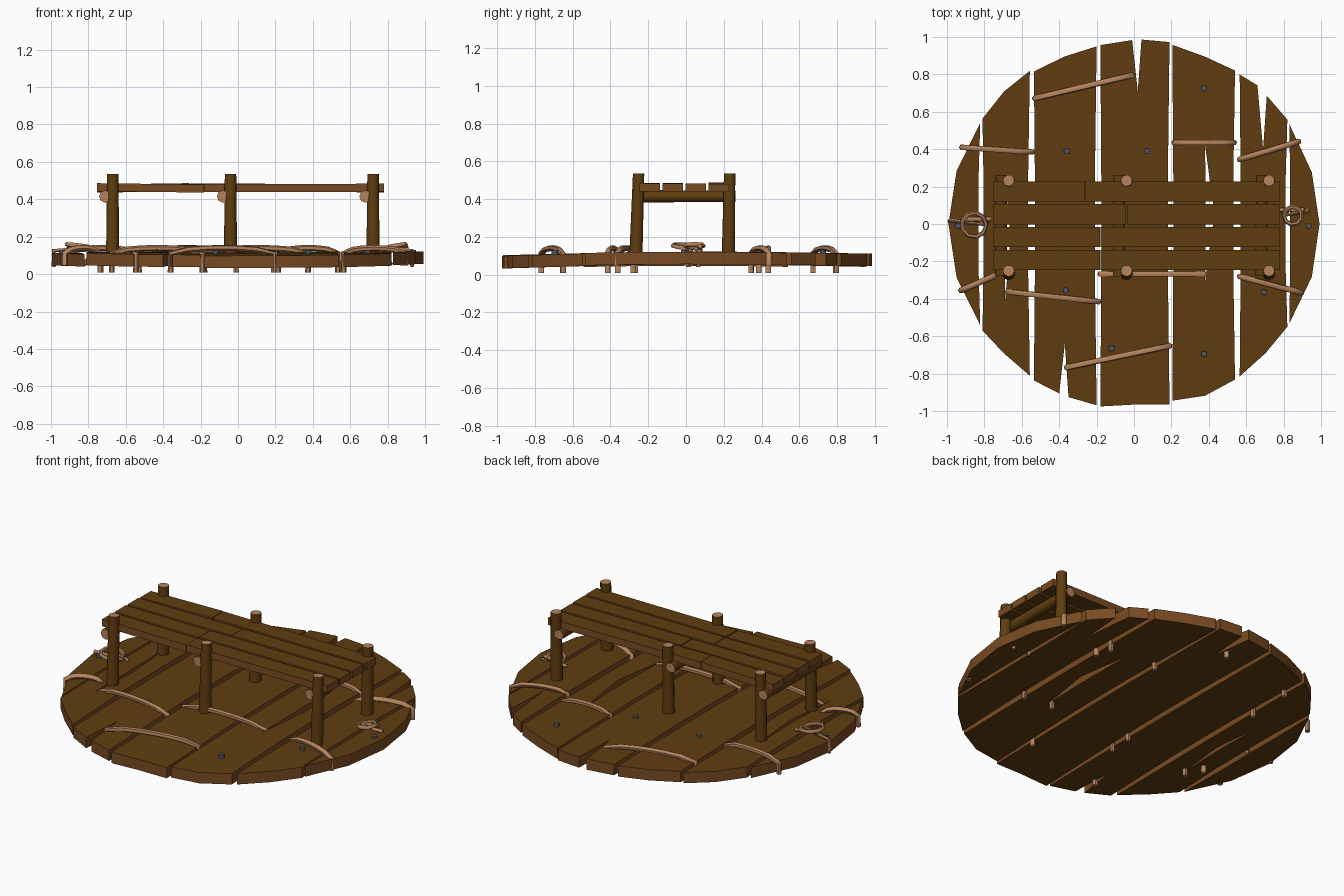
import bpy, bmesh, math, random
from mathutils import Vector

if "Cube" in bpy.data.objects:
    bpy.data.objects.remove(bpy.data.objects["Cube"])

random.seed(4)
R = 0.992


def material(name, rgb):
    m = bpy.data.materials.new(name)
    m.diffuse_color = (*rgb, 1)
    m.use_nodes = True
    m.node_tree.nodes["Principled BSDF"].inputs["Base Color"].default_value = m.diffuse_color
    return m


WOOD = material("dark wood", (0.117, 0.047, 0.005))
EDGE = material("plank edge wood", (0.19, 0.07, 0.016))
ROPE = material("rope tan", (0.46, 0.23, 0.108))
METAL = material("nail metal", (0.07, 0.09, 0.125))


def shade(ob, angle):
    bpy.ops.object.select_all(action='DESELECT')
    ob.select_set(True)
    bpy.context.view_layer.objects.active = ob
    bpy.ops.object.shade_smooth_by_angle(angle=math.radians(angle))


def finish(bm, name, mats, smooth=None):
    me = bpy.data.meshes.new(name)
    bm.to_mesh(me)
    bm.free()
    for m in mats:
        me.materials.append(m)
    ob = bpy.data.objects.new(name, me)
    bpy.context.collection.objects.link(ob)
    if smooth:
        shade(ob, smooth)


def edge_colour(bm):
    bmesh.ops.recalc_face_normals(bm, faces=bm.faces)
    bm.normal_update()
    for f in bm.faces:
        f.material_index = 1 if abs(f.normal.z) < 0.5 else 0


def plank_end(x0, x1, sign, notch):
    """Rough end following the round deck rim, with an optional split."""
    if notch and notch[1] * sign > 0:
        x, depth = notch
        xs = [x0, x - .03, x, x + .02, x1]
    else:
        depth = 0
        a0, a1 = math.acos(max(-1, x0 / R)), math.acos(min(1, x1 / R))
        xs = [R * math.cos(a0 + (a1 - a0) * k / 2) for k in range(3)]
    pts = []
    for i, x in enumerate(xs):
        y = sign * math.sqrt(max(0, R * R - x * x))
        if depth and i == 2:
            y = depth
        elif abs(x) < R - .001:
            y *= 1 + random.uniform(-.03, .004)
        pts.append((x, y))
    return pts


def plank(name, x0, x1, notch=None, crack=None):
    """Round-rimmed board with waisted sides and a lens crack, extruded and bowed."""
    top, low = plank_end(x0, x1, 1, notch), plank_end(x0, x1, -1, notch)[::-1]
    right = [(x1 - .009, .25), (x1 - .009, -.25)] if x1 < R else []
    left = [(x0 + .005, -.25), (x0 + .005, .25)] if x0 > -R else []
    if x1 >= R:
        low = low[1:]
    if x0 <= -R:
        low = low[:-1]
    loops = [top + right + low + left]
    if crack:
        x, ya, yb, w = crack
        loops.append([(x, ya), (x + w, (ya + yb) / 2), (x, yb), (x + .004, (ya + yb) / 2)])
    bm = bmesh.new()
    for pts in loops:
        vs = [bm.verts.new((*p, 0)) for p in pts]
        for a, b in zip(vs, vs[1:] + vs[:1]):
            bm.edges.new((a, b))
    bmesh.ops.triangle_fill(bm, edges=bm.edges[:], use_beauty=True, normal=(0, 0, 1))
    for k in range(-3, 4):
        bmesh.ops.bisect_plane(bm, geom=bm.verts[:] + bm.edges[:] + bm.faces[:],
                               plane_co=(0, k / 4 + .003, 0), plane_no=(0, 1, 0))
    ext = bmesh.ops.extrude_face_region(bm, geom=bm.faces[:])
    for g in ext["geom"]:
        if isinstance(g, bmesh.types.BMVert):
            g.co.z = .066
    tilt = random.uniform(0, .01)
    drop = .008 if x0 <= -R else 0
    for v in bm.verts:
        v.co.z += .043 - drop + tilt * v.co.y + .012 * math.cos(v.co.y * 2)
    edge_colour(bm)
    finish(bm, name, [WOOD, EDGE], 30)


# deck planks, left to right
plank("deck_plank_1", -R, -.822)
plank("deck_plank_2", -.81, -.557, crack=(-.69, .28, -.42, .03))
plank("deck_plank_3", -.535, -.2, notch=(-.37, -.64))
plank("deck_plank_4", -.18, .19, notch=(.02, .71))
plank("deck_plank_5", .205, .54, crack=(.38, .42, -.31, .05))
plank("deck_plank_6", .565, .82, notch=(.69, .4))
plank("deck_plank_7", .83, R)


def cylinder(name, a, b, r1, r2, sides, mats, cap_mat=0):
    """Round bar from a to b; its end faces take material cap_mat."""
    a, b = Vector(a), Vector(b)
    bm = bmesh.new()
    bmesh.ops.create_cone(bm, cap_ends=True, segments=sides, radius1=r1, radius2=r2, depth=(b - a).length)
    for f in bm.faces:
        f.material_index = cap_mat if len(f.verts) > 4 else 0
    rot = (b - a).to_track_quat('Z', 'Y').to_matrix()
    for v in bm.verts:
        v.co = rot @ v.co + (a + b) / 2
    finish(bm, name, mats, 50)


# bench posts and the cross logs beside them
for i, x in enumerate((-.67, -.04, .722)):
    for side, yb, yt in (("front", -.265, -.25), ("back", .225, .232)):
        cylinder(f"{side}_post_{i + 1}", (x, yb, .08), (x, yt, .535), .036, .031, 9, [WOOD, ROPE], 1)
    cylinder(f"cross_log_{i + 1}", (x - .04, -.275, .415), (x - .04, .262, .415), .033, .03, 8, [WOOD, ROPE], 1)

# bench boards: four rows, each cut in two
for i, split in enumerate((-.18, -.18, -.04, -.26)):
    y = -.192 + i * .122
    for j, (xa, xb) in enumerate([(-.753, split - .002), (split + .002, .78)]):
        dz = random.uniform(-.004, .004)
        bm = bmesh.new()
        bmesh.ops.create_cube(bm, size=1)
        for v in bm.verts:
            z = .461 + v.co.z * .043 + dz * 2 * v.co.x
            v.co = ((xa + xb) / 2 + v.co.x * (xb - xa), y + v.co.y * .108, z)
        edge_colour(bm)
        finish(bm, f"bench_board_{i + 1}_{j + 1}", [WOOD, EDGE])


def rope(name, pts, r=.016):
    cu = bpy.data.curves.new(name, 'CURVE')
    cu.dimensions = '3D'
    cu.bevel_depth = r
    cu.bevel_resolution = 1
    cu.use_fill_caps = True
    sp = cu.splines.new('POLY')
    sp.points.add(len(pts) - 1)
    for p, c in zip(sp.points, pts):
        p.co = (*c, 1)
    cu.materials.append(ROPE)
    ob = bpy.data.objects.new(name, cu)
    bpy.context.collection.objects.link(ob)
    bpy.ops.object.select_all(action='DESELECT')
    ob.select_set(True)
    bpy.context.view_layer.objects.active = ob
    bpy.ops.object.convert(target='MESH')
    shade(bpy.context.view_layer.objects.active, 60)


def rope_tie(name, x0, y0, x1, y1):
    """Staple of rope: down through the deck, arched over it, down again."""
    a, b = Vector((x0, y0, 0)), Vector((x1, y1, 0))
    ends = [.045 if abs(x) > .85 else .008 for x in (x0, x1)]
    pts = [(a.x, a.y, ends[0])]
    for k in range(7):
        t = k / 6
        pts.append((a.lerp(b, t) + Vector((0, 0, .11 + .03 * math.sin(math.pi * t) ** .5 if 0 < k < 6 else .11)))[:])
    rope(name, pts + [(b.x, b.y, ends[1])])


# rope ties stitched across the gaps
rope_tie("rope_tie_back_left", -.92, .41, -.545, .385)
rope_tie("rope_tie_back", -.53, .672, -.01, .795)
rope_tie("rope_tie_back_middle", .215, .435, .535, .435)
rope_tie("rope_tie_back_right", .565, .345, .88, .44)
rope_tie("rope_tie_front_left", -.925, -.355, -.735, -.272)
rope_tie("rope_tie_left_middle", -.675, -.362, -.19, -.415)
rope_tie("rope_tie_under_bench", -.18, -.268, .375, -.268)
rope_tie("rope_tie_front_right", .565, -.28, .895, -.367)
rope_tie("rope_tie_front", -.36, -.767, .19, -.652)

# knotted rope loops on the outer planks
for side, cx, cy, r, s in (("left", -.855, -.005, .065, -1), ("right", .85, .045, .048, 1)):
    angles = [k * math.tau / 9 for k in range(10)]
    ring = [(cx - s * r * math.cos(t), cy + r * math.sin(t), .14 + .02 * math.sin(t / 2)) for t in angles]
    rim = cx + s * (.13 if s < 0 else .08)
    rope(side + "_rope_loop", ring + [(rim, cy + .025, .125), (rim, cy + .02, .04)], .012)
    rope(side + "_rope_tail", [(cx + s * .06, cy + .03, .15), (cx - s * .085, cy + .03, .13),
                               (cx - s * .03, cy + .01, .05)], .012)

# nail heads
nails = [(-.94, -.01), (.935, -.01), (-.36, .39), (.07, .39), (.375, .725), (-.365, -.355),
         (.695, -.365), (-.12, -.665), (.375, -.695)]
for i, (x, y) in enumerate(nails):
    cylinder(f"nail_{i + 1}", (x, y, .09), (x, y, .13), .018, .016, 8, [METAL])
